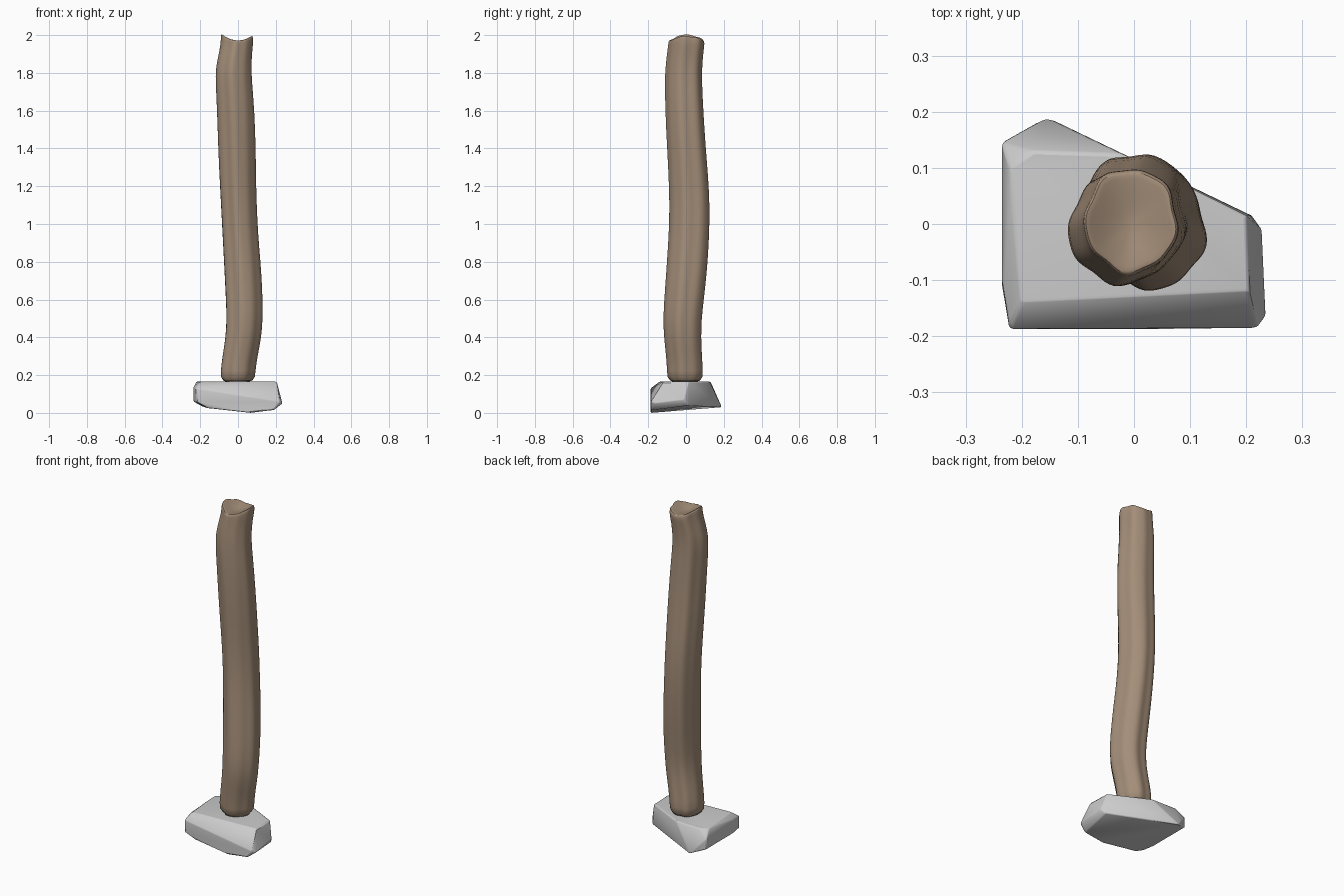
import bpy, bmesh, math

if "Cube" in bpy.data.objects:
    bpy.data.objects.remove(bpy.data.objects["Cube"])

def finish(name, bm, angle):
    bmesh.ops.recalc_face_normals(bm, faces=bm.faces)
    mesh = bpy.data.meshes.new(name)
    bm.to_mesh(mesh)
    bm.free()
    ob = bpy.data.objects.new(name, mesh)
    bpy.context.collection.objects.link(ob)
    bpy.ops.object.select_all(action='DESELECT')
    ob.select_set(True)
    bpy.context.view_layer.objects.active = ob
    bpy.ops.object.shade_smooth_by_angle(angle=math.radians(angle))
    return ob

# Foundation stone: hull of a few corners, softened edges
corners = [
    (-.222, .10, .165), (-.18, .13, .165), (-.02, .125, .165), (.20, .015, .165),
    (.205, -.12, .165), (.05, -.125, .165), (-.20, -.14, .165),
    (-.235, .145, .12), (-.235, .145, .06), (-.155, .19, .03), (-.235, -.11, .14),
    (-.235, -.11, .06), (-.222, -.187, .13), (-.222, -.187, .06), (.228, -.01, .07),
    (.21, .015, .04), (.235, -.165, .05), (.22, -.185, .06), (.19, -.185, .015),
    (.07, -.187, 0), (-.16, -.175, .025), (-.19, .10, .035)]
bm = bmesh.new()
for c in corners:
    bm.verts.new(c)
hull = bmesh.ops.convex_hull(bm, input=bm.verts)
bmesh.ops.delete(bm, geom=[v for v in bm.verts if not v.link_faces], context='VERTS')
bmesh.ops.dissolve_limit(bm, angle_limit=math.radians(4), verts=bm.verts, edges=bm.edges)
stone = finish("foundation_stone", bm, 45)
bev = stone.modifiers.new("soft_edges", 'BEVEL')
bev.width = .006
bev.segments = 2

# Crooked log post: height, x range, y range of each ring
rings = [
    (.155, -.092, .092, -.10, .09), (.22, -.092, .092, -.10, .09),
    (.30, -.082, .104, -.105, .085), (.40, -.065, .125, -.117, .08),
    (.50, -.06, .132, -.121, .083), (.60, -.064, .131, -.115, .095),
    (.70, -.069, .127, -.108, .106), (.80, -.074, .12, -.101, .115),
    (.95, -.082, .107, -.091, .124), (1.10, -.09, .10, -.087, .126),
    (1.25, -.098, .096, -.092, .118), (1.40, -.105, .095, -.10, .105),
    (1.60, -.111, .088, -.11, .092), (1.75, -.119, .075, -.112, .085),
    (1.82, -.119, .072, -.11, .085), (1.90, -.103, .074, -.101, .091),
    (1.95, -.092, .081, -.094, .098)]
N = 40

def outline(z, x0, x1, y0, y1):
    pts = []
    for i in range(N):
        a = 2 * math.pi * i / N
        r = 1 + .035 * math.cos(5 * a + 1 + .5 * z) + .025 * math.cos(8 * a + 2 - .4 * z)
        pts.append((r * math.cos(a), r * math.sin(a)))
    out = []
    lo = [min(p[k] for p in pts) for k in (0, 1)]
    hi = [max(p[k] for p in pts) for k in (0, 1)]
    for x, y in pts:
        out.append((x0 + (x1 - x0) * (x - lo[0]) / (hi[0] - lo[0]),
                    y0 + (y1 - y0) * (y - lo[1]) / (hi[1] - lo[1])))
    return out

bm = bmesh.new()
loops = [[bm.verts.new((x, y, z)) for x, y in outline(z, *e)] for z, *e in rings]
# Saddle-shaped hollow on the top end
top = outline(*rings[-1])
cx, cy = -.005, .002
for s, drop in ((.99, .008), (.94, 0), (.86, 0), (.6, .003), (.3, .008), (.08, .01)):
    loop = []
    for x, y in top:
        px, py = cx + (x - cx) * s, cy + (y - cy) * s
        loop.append(bm.verts.new((px, py, 1.972 + .03 * (px / .082) ** 2 - drop)))
    loops.append(loop)
for a, b in zip(loops, loops[1:]):
    for i in range(N):
        j = (i + 1) % N
        bm.faces.new((a[i], a[j], b[j], b[i]))
bm.faces.new(loops[0][::-1])
bm.faces.new(loops[-1])
post = finish("log_post", bm, 60)
sub = post.modifiers.new("smooth", 'SUBSURF')
sub.levels = sub.render_levels = 1

wood = bpy.data.materials.new("wood")
wood.diffuse_color = (.37, .27, .19, 1)
wood.use_nodes = True
wood.node_tree.nodes["Principled BSDF"].inputs["Base Color"].default_value = wood.diffuse_color
post.data.materials.append(wood)
